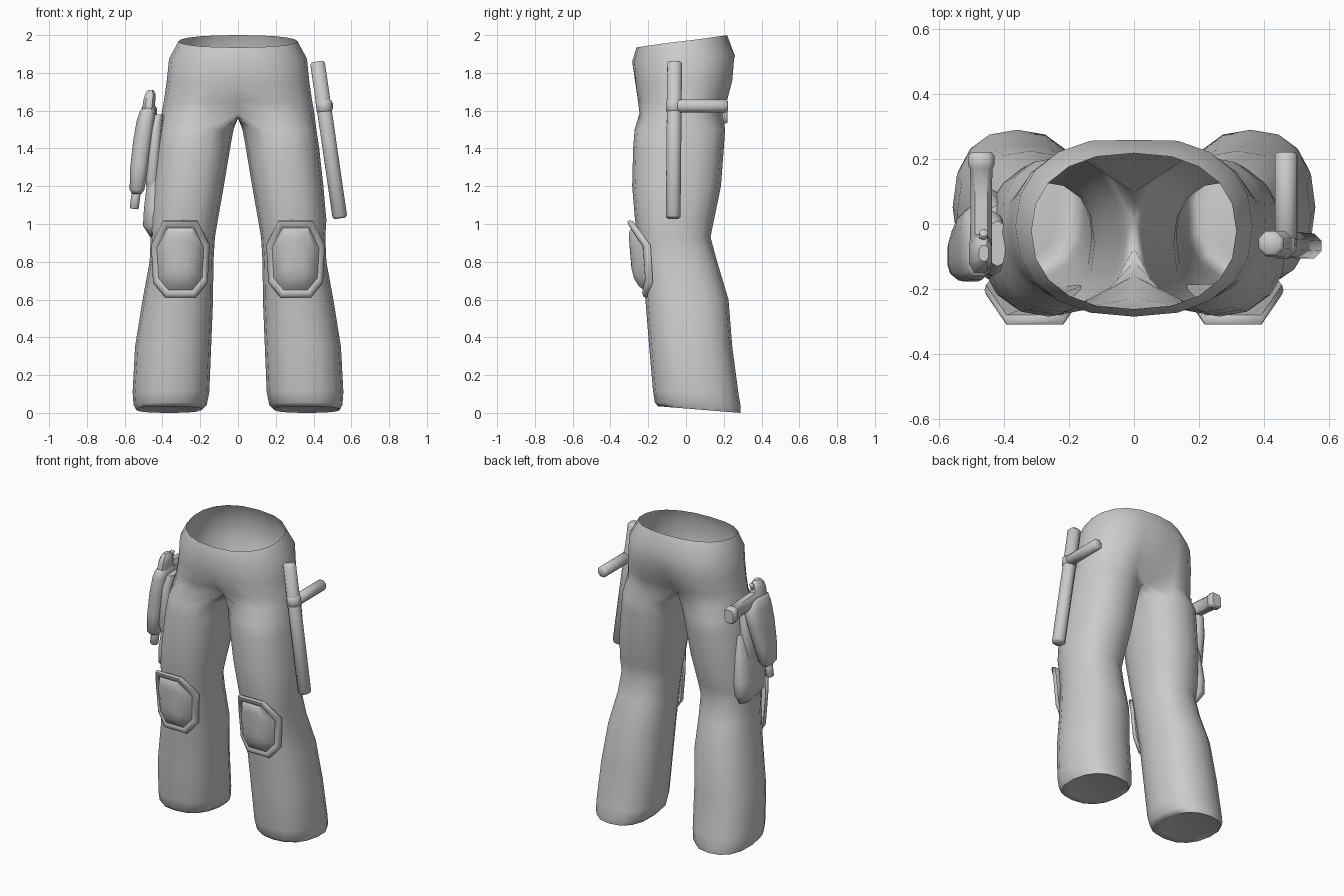
import bpy, bmesh, math
from mathutils import Vector

cloth = bpy.data.materials.new("grey_cloth")
cloth.diffuse_color = (0.6, 0.6, 0.6, 1)


def finish(name, bm, angle=60, mirror=False, recalc=True):
    if recalc:
        bmesh.ops.recalc_face_normals(bm, faces=bm.faces)
    me = bpy.data.meshes.new(name)
    bm.to_mesh(me)
    bm.free()
    ob = bpy.data.objects.new(name, me)
    bpy.context.collection.objects.link(ob)
    me.materials.append(cloth)
    if mirror:
        m = ob.modifiers.new("mirror", 'MIRROR')
        m.merge_threshold = 0.0005
    bpy.context.view_layer.objects.active = ob
    ob.select_set(True)
    bpy.ops.object.shade_smooth_by_angle(angle=math.radians(angle))
    ob.select_set(False)
    return ob


def bridge(bm, a, b, closed=True):
    n = len(a)
    for i in range(n if closed else n - 1):
        j = (i + 1) % n
        bm.faces.new((a[i], a[j], b[j], b[i]))


def loft(name, rings, angle=60, mirror=False):
    """Closed solid through rings of points."""
    bm = bmesh.new()
    vs = [[bm.verts.new(p) for p in r] for r in rings]
    for a, b in zip(vs, vs[1:]):
        bridge(bm, a, b)
    bm.faces.new(vs[0])
    bm.faces.new(vs[-1])
    return finish(name, bm, angle, mirror)


def power(v, e):
    return math.copysign(abs(v) ** e, v)


def oval(z, cx, cy, rx, ry, n=12, e=0.7):
    return [(cx + rx * power(math.cos(t), e), cy + ry * power(math.sin(t), e), z)
            for t in (2 * math.pi * (i + 0.5) / n for i in range(n))]


def rod(name, p, q, r, n=8, bevel=0.25):
    """Straight rod with chamfered ends."""
    p, q = Vector(p), Vector(q)
    d = (q - p).normalized()
    u = d.cross(Vector((1, 0.01, 0.02))).normalized()
    w = d.cross(u)
    c = r * bevel
    ends = [(p, r - c), (p + d * c, r), (q - d * c, r), (q, r - c)]
    return loft(name, [[o + (u * math.cos(a) + w * math.sin(a)) * s for a in
                        (2 * math.pi * (i + 0.5) / n for i in range(n))] for o, s in ends], 50)


# Trousers: half pelvis (open at the waist) and one closed leg, mirrored
bm = bmesh.new()
# z front, z back, half width, y front, y back, centre pinch front, back
pelvis = [(1.935, 2.0, 0.315, -0.262, 0.218, 0, 0),
          (1.86, 1.89, 0.365, -0.285, 0.27, 0, 0.04),
          (1.74, 1.76, 0.378, -0.278, 0.262, 0.04, 0.14),
          (1.65, 1.66, 0.392, -0.27, 0.238, 0.16, 0.26),
          (1.585, 1.575, 0.405, -0.268, 0.218, 0.45, 0.5)]
half = []
for zf, zb, rx, yf, yb, pf, pb in pelvis:
    row = []
    cy, ry = (yf + yb) / 2, (yb - yf) / 2
    for k in range(11):
        t = math.radians(-90 + 18 * k)
        x = rx * power(math.cos(t), 0.85) if 0 < k < 10 else 0
        s = math.sin(t)
        pinch = (pf if s < 0 else pb) * math.exp(-(x / 0.1) ** 2)
        y = cy + ry * power(s, 0.9) * (1 - pinch)
        row.append(bm.verts.new((x, y, zf + (zb - zf) * (s + 1) / 2)))
    half.append(row)
for a, b in zip(half, half[1:]):
    bridge(bm, a, b, False)
# crotch seam closes the first leg ring
y0, y1 = half[-1][0].co.y, half[-1][-1].co.y
seam = [bm.verts.new((0, y1 + (y0 - y1) * i / 6, 1.575 - 0.015 * math.sin(math.pi * i / 6)))
        for i in range(1, 6)]
prev = half[-1] + seam
# z front, z back, x inner, x outer, y front, y back
legs = [(1.50, 1.50, 0.024, 0.415, -0.272, 0.207), (1.4, 1.4, 0.042, 0.43, -0.28, 0.2),
        (1.2, 1.2, 0.075, 0.452, -0.285, 0.185), (1.02, 1.02, 0.107, 0.468, -0.27, 0.148),
        (0.93, 0.93, 0.122, 0.462, -0.255, 0.13), (0.8, 0.8, 0.13, 0.468, -0.24, 0.165),
        (0.6, 0.6, 0.132, 0.505, -0.215, 0.225), (0.35, 0.35, 0.142, 0.545, -0.195, 0.245),
        (0.12, 0.1, 0.152, 0.558, -0.175, 0.278), (0.055, 0.03, 0.165, 0.553, -0.165, 0.29),
        (0.035, 0.0, 0.19, 0.54, -0.148, 0.288), (0.045, 0.015, 0.23, 0.5, -0.11, 0.25)]
for zf, zb, xi, xo, yf, yb in legs:
    row = []
    for k in range(16):
        t = math.radians(-112.5 + 22.5 * k)
        c, s = power(math.cos(t), 0.85), power(math.sin(t), 0.85)
        row.append(bm.verts.new(((xi + xo) / 2 + (xo - xi) / 2 * c,
                                 (yf + yb) / 2 + (yb - yf) / 2 * s, zf + (zb - zf) * (s + 1) / 2)))
    bridge(bm, prev, row)
    prev = row
bm.faces.new(prev)
finish("trousers", bm, 70, True)

# Knee pads: wrapped octagonal flange with a raised dome
outline = [(-0.09, 1.02), (0.09, 1.02), (0.155, 0.89), (0.145, 0.69),
           (0.08, 0.61), (-0.08, 0.61), (-0.145, 0.69), (-0.155, 0.89)]
rings = []
for scale, lift in [(0.97, -0.03), (1, -0.012), (0.97, 0.0), (0.87, 0.002), (0.8, -0.006),
                    (0.68, 0.016), (0.5, 0.032), (0.25, 0.038)]:
    ring = []
    for x, z in outline:
        X, Z = x * scale, 0.815 + (z - 0.815) * scale
        y = -0.256 - 0.09 * (Z - 0.815) + 2.0 * X * X - 0.45 * max(0, Z - 0.9)
        ring.append((0.305 + X, y - lift, Z))
    rings.append(ring)
loft("knee_pads", rings, 50, True)

# Side-handle baton on the right hip
rod("baton_shaft", (0.42, -0.06, 1.86), (0.54, -0.068, 1.03), 0.042)
rod("baton_handle", (0.468, -0.05, 1.625), (0.468, 0.222, 1.625), 0.037)
rod("baton_collar", (0.452, -0.064, 1.66), (0.46, -0.064, 1.59), 0.046)

# Holster on the left thigh, leaning outwards
loft("holster_body", [oval(z, x, y, rx, ry) for z, x, y, rx, ry in
     [(1.16, -0.535, -0.10, 0.025, 0.045), (1.18, -0.535, -0.10, 0.04, 0.065),
      (1.30, -0.522, -0.09, 0.05, 0.085), (1.45, -0.503, -0.07, 0.052, 0.11),
      (1.55, -0.487, -0.06, 0.05, 0.115), (1.60, -0.478, -0.07, 0.042, 0.095),
      (1.615, -0.475, -0.075, 0.03, 0.075)]], 50)
# Sidearm parts showing from the holster
loft("sidearm_slide", [oval(z, x, -0.09, rx, ry, 8) for z, x, rx, ry in
     [(1.59, -0.477, 0.034, 0.065), (1.65, -0.47, 0.034, 0.06),
      (1.69, -0.464, 0.028, 0.045), (1.71, -0.462, 0.015, 0.025)]], 45)
rod("sidearm_muzzle", (-0.535, -0.10, 1.2), (-0.55, -0.10, 1.08), 0.026)
rod("sidearm_hammer", (-0.465, -0.05, 1.66), (-0.462, -0.025, 1.70), 0.014)
grip = [(-0.05, 1.60, 0.034, 0.045), (0.06, 1.595, 0.034, 0.045), (0.17, 1.585, 0.036, 0.045),
        (0.18, 1.585, 0.042, 0.052), (0.21, 1.58, 0.042, 0.052), (0.22, 1.58, 0.034, 0.044)]
loft("sidearm_grip", [[(-0.47 + p[0], y, z + p[1]) for p in oval(0, 0, 0, rx, rz, 8, 0.6)]
                      for y, z, rx, rz in grip], 45)

# Backing pad and thigh pocket behind the holster
loft("holster_backing", [oval(z, x, -0.06, rx, ry, 10) for z, x, rx, ry in
     [(1.18, -0.45, 0.03, 0.08), (1.24, -0.455, 0.04, 0.1), (1.5, -0.435, 0.035, 0.1),
      (1.58, -0.42, 0.025, 0.07)]])
loft("thigh_pocket", [oval(z, x, -0.03, rx, ry, 10) for z, x, rx, ry in
     [(0.93, -0.435, 0.03, 0.09), (0.99, -0.45, 0.055, 0.13), (1.08, -0.445, 0.055, 0.14),
      (1.25, -0.435, 0.045, 0.12), (1.38, -0.42, 0.03, 0.09)]])
